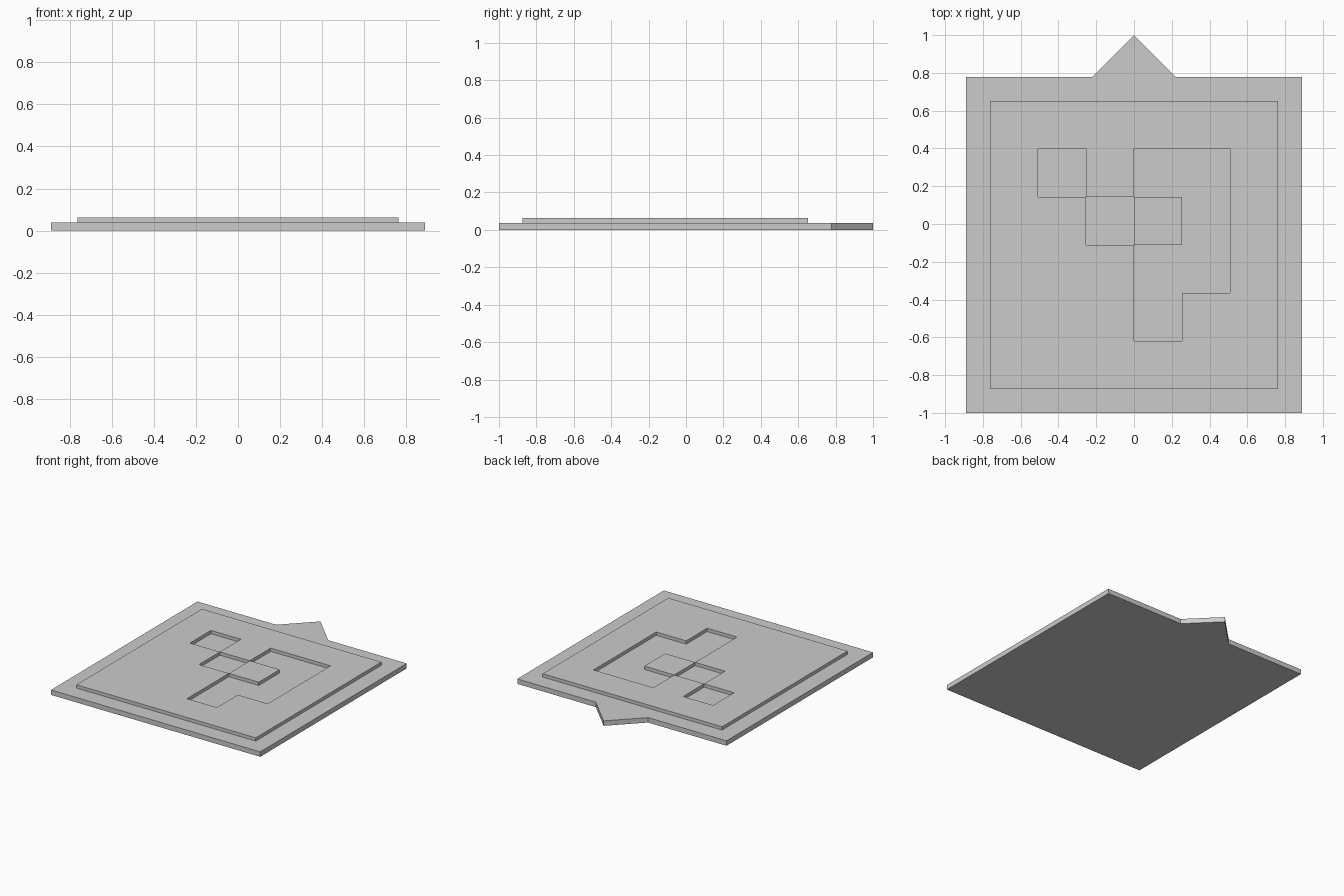
import bpy
import bmesh

if "Cube" in bpy.data.objects:
    bpy.data.objects.remove(bpy.data.objects["Cube"], do_unlink=True)

CELL = 0.254
BASE_TOP = 0.038
PANEL_TOP = 0.0635
FRONT = -1.0
BACK = FRONT + 7 * CELL

grey = bpy.data.materials.new("light grey")
grey.use_nodes = True
colour = (0.6, 0.6, 0.6, 1)
grey.diffuse_color = colour
grey.node_tree.nodes["Principled BSDF"].inputs["Base Color"].default_value = colour


def extruded(name, polygons, bottom, top):
    """Raise a set of flat, edge-sharing polygons into one flat-sided solid."""
    bm = bmesh.new()
    for polygon in polygons:
        bm.faces.new([bm.verts.new((x, y, bottom)) for x, y in polygon])
    bmesh.ops.remove_doubles(bm, verts=bm.verts[:], dist=0.0001)
    result = bmesh.ops.extrude_face_region(bm, geom=bm.faces[:], use_keep_orig=True)
    raised = [g for g in result["geom"] if isinstance(g, bmesh.types.BMVert)]
    bmesh.ops.translate(bm, verts=raised, vec=(0, 0, top - bottom))
    bmesh.ops.recalc_face_normals(bm, faces=bm.faces[:])
    mesh = bpy.data.meshes.new(name)
    bm.to_mesh(mesh)
    bm.free()
    mesh.materials.append(grey)
    obj = bpy.data.objects.new(name, mesh)
    bpy.context.collection.objects.link(obj)
    return obj


# Base plate with a triangular pointer on its back edge
half = 3.5 * CELL
tip = 1.0 - BACK
extruded("base_plate", [[
    (-half, FRONT), (half, FRONT), (half, BACK),
    (tip, BACK), (0, 1.0), (-tip, BACK), (-half, BACK),
]], 0, BASE_TOP)

# Raised panel: each dot is a square left open down to the base plate
layout = [
    "######",
    "#.#..#",
    "##.#.#",
    "###..#",
    "###.##",
    "######",
]
left = -3 * CELL
back = BACK - CELL / 2
squares = []
for row, line in enumerate(layout):
    for column, mark in enumerate(line):
        if mark == "#":
            x, y = left + column * CELL, back - row * CELL
            squares.append([(x, y - CELL), (x + CELL, y - CELL), (x + CELL, y), (x, y)])
extruded("raised_panel", squares, BASE_TOP / 2, PANEL_TOP)
